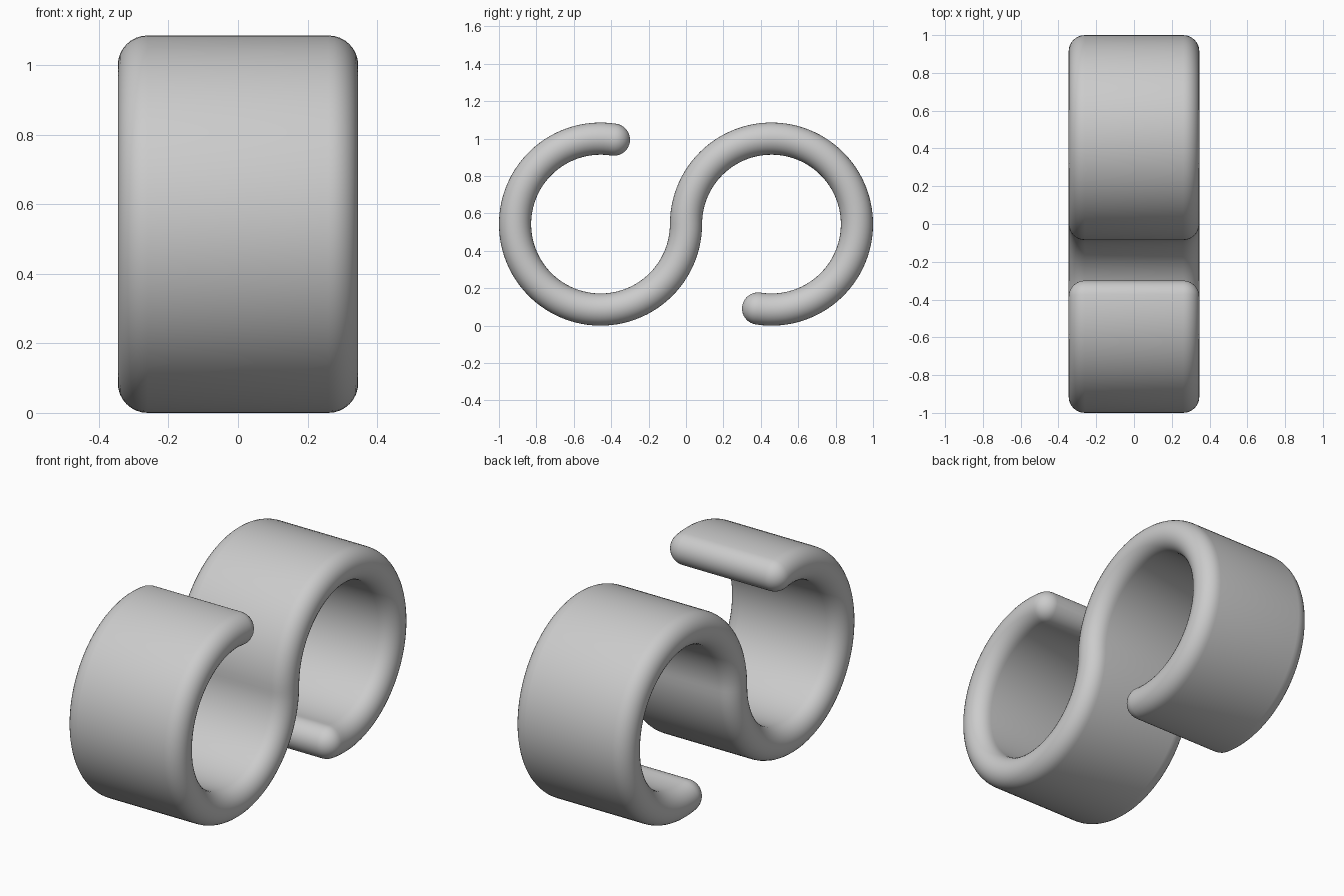
import bpy, bmesh
from math import sin, cos, pi, radians
from mathutils import Vector

if "Cube" in bpy.data.objects:
    bpy.data.objects.remove(bpy.data.objects["Cube"])

BEND = 0.457      # centreline radius of each loop
ROUND = 0.086     # half thickness of the band
HALF = 0.26       # half width up to the rounded rims
MID_Z = BEND + ROUND
ARC = 80          # steps per loop
CAP = 10          # steps per rounded end

grey = bpy.data.materials.new("plain grey")
grey.use_nodes = True
colour = (0.6, 0.6, 0.6, 1)
grey.diffuse_color = colour
grey.node_tree.nodes["Principled BSDF"].inputs["Base Color"].default_value = colour


def frame(centre_y, angle, turn):
    """Point, tangent and normal on one loop; turn is the travel direction."""
    out = Vector((0, cos(angle), sin(angle)))
    tangent = Vector((0, -sin(angle), cos(angle))) * turn
    normal = Vector((0, -tangent.z, tangent.y))
    return Vector((0, centre_y, MID_Z)) + out * BEND, tangent, normal


# S-shaped path: front loop anticlockwise, then rear loop clockwise
start = radians(81)
span = 2 * pi - start
path = [frame(-BEND, start + span * i / ARC, 1) for i in range(ARC + 1)]
path += [frame(BEND, pi - span * i / ARC, -1) for i in range(1, ARC + 1)]

# Band stations with rounded ends: point, normal, section radius
stations = []
point, tangent, normal = path[0]
for i in range(CAP, 0, -1):
    a = pi / 2 * i / CAP
    stations.append((point - tangent * ROUND * sin(a), normal, ROUND * cos(a)))
stations += [(p, n, ROUND) for p, t, n in path]
point, tangent, normal = path[-1]
for i in range(1, CAP + 1):
    a = pi / 2 * i / CAP
    stations.append((point + tangent * ROUND * sin(a), normal, ROUND * cos(a)))

# Sweep a flat section with fully rounded rims along the stations
bm = bmesh.new()
rings = []
for p, n, r in stations:
    ring = []
    for side in (1, -1):
        for i in range(17):
            a = -pi / 2 + pi * i / 16
            ring.append(bm.verts.new(
                p + Vector((side * (HALF + r * cos(a)), 0, 0)) + n * side * r * sin(a)))
    rings.append(ring)
for a, b in zip(rings, rings[1:]):
    for i in range(len(a)):
        j = (i + 1) % len(a)
        bm.faces.new((a[i], a[j], b[j], b[i]))
bmesh.ops.remove_doubles(bm, verts=bm.verts, dist=0.0001)
bmesh.ops.recalc_face_normals(bm, faces=bm.faces)

mesh = bpy.data.meshes.new("s_hook_band")
bm.to_mesh(mesh)
bm.free()
band = bpy.data.objects.new("s_hook_band", mesh)
bpy.context.collection.objects.link(band)
mesh.materials.append(grey)
bpy.ops.object.select_all(action="DESELECT")
band.select_set(True)
bpy.context.view_layer.objects.active = band
bpy.ops.object.shade_smooth_by_angle(angle=radians(40))
